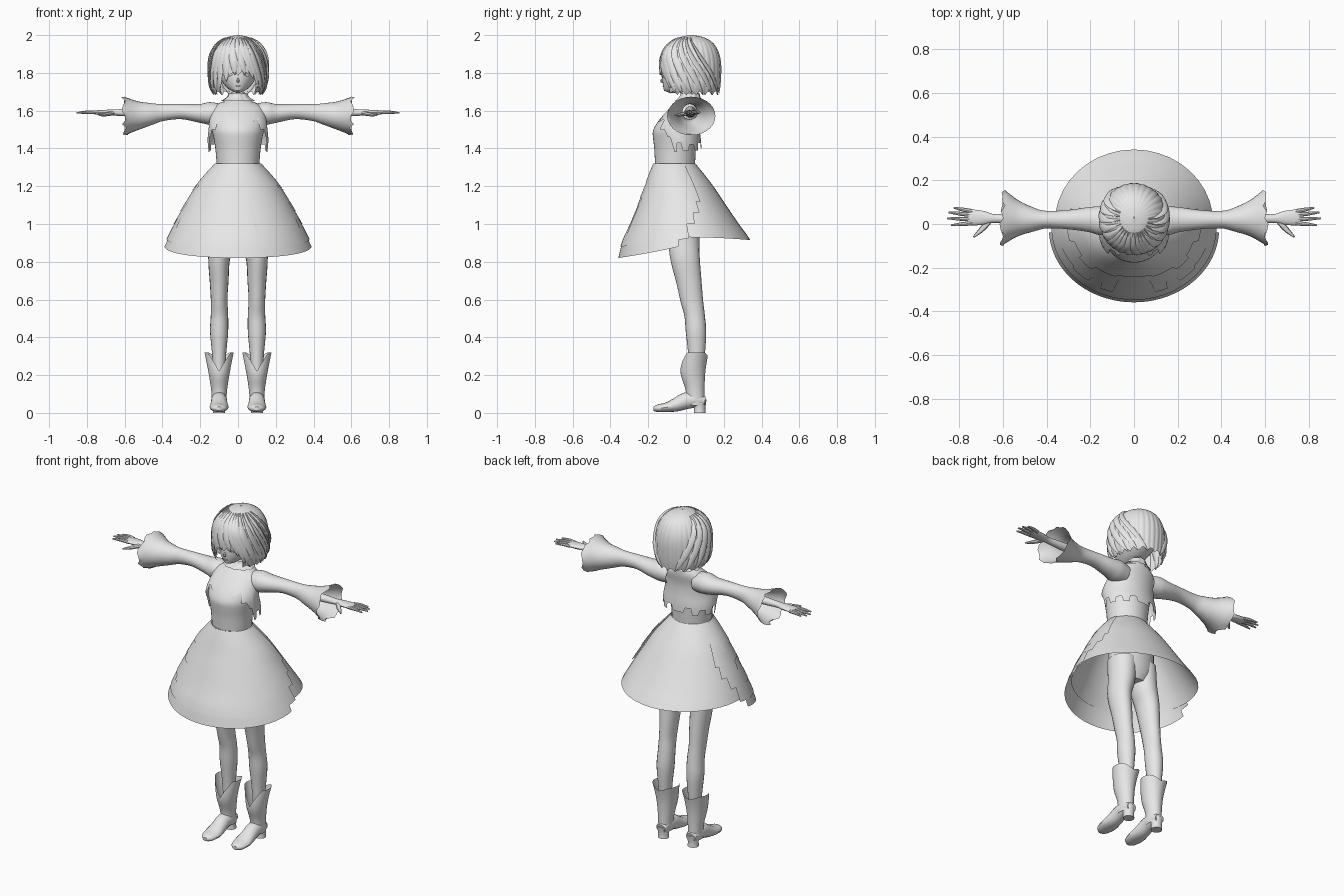
import bpy, bmesh, math, random
from mathutils import Vector

random.seed(4)
if "Cube" in bpy.data.objects:
    bpy.data.objects.remove(bpy.data.objects["Cube"], do_unlink=True)

grey = bpy.data.materials.new("plain grey")
grey.use_nodes = True
grey.diffuse_color = (0.8, 0.8, 0.8, 1)
grey.node_tree.nodes["Principled BSDF"].inputs["Base Color"].default_value = (0.8, 0.8, 0.8, 1)
parts = []


def refine(rows, k=4):
    """Smooth a list of tuples with a Catmull-Rom spline."""
    out = []
    for i in range(len(rows) - 1):
        p0, p1, p2, p3 = (rows[min(max(i + d, 0), len(rows) - 1)] for d in (-1, 0, 1, 2))
        for j in range(k):
            t = j / k
            out.append(tuple(b + t / 2 * (c - a + t * (2*a - 5*b + 4*c - d + t * (3*b - a - 3*c + d)))
                             for a, b, c, d in zip(p0, p1, p2, p3)))
    return out + [tuple(rows[-1])]


def build(name, rings, closed=True, caps=False, mirror=False):
    """Skin a list of point rings."""
    bm = bmesh.new()
    vs = [[bm.verts.new(p) for p in ring] for ring in rings]
    n = len(rings[0])
    for a, b in zip(vs, vs[1:]):
        for i in range(n if closed else n - 1):
            j = (i + 1) % n
            bm.faces.new((a[i], a[j], b[j], b[i]))
    if caps:
        bm.faces.new(vs[0])
        bm.faces.new(vs[-1])
    bmesh.ops.recalc_face_normals(bm, faces=bm.faces)
    me = bpy.data.meshes.new(name)
    bm.to_mesh(me)
    bm.free()
    me.materials.append(grey)
    ob = bpy.data.objects.new(name, me)
    bpy.context.collection.objects.link(ob)
    if mirror:
        mod = ob.modifiers.new("Mirror", "MIRROR")
        mod.use_mirror_merge = False
    parts.append(ob)
    return ob


def tube(name, rows, hint=(0, 0, 1), n=16, caps=True, mirror=False, ragged=0):
    """Rows are x, y, z, half width, half thickness along a path."""
    rows = refine(rows)
    pts = [Vector(r[:3]) for r in rows]
    rings = []
    for i, r in enumerate(rows):
        t = (pts[min(i + 1, len(pts) - 1)] - pts[max(i - 1, 0)]).normalized()
        u = Vector(hint).cross(t).normalized()
        v = t.cross(u)
        last = ragged if i == len(rows) - 1 else 0
        rings.append([pts[i] + u * r[3] * math.cos(a) + v * r[4] * math.sin(a)
                      + t * last * random.uniform(-1, 1)
                      for a in (2 * math.pi * k / n for k in range(n))])
    return build(name, rings, caps=caps, mirror=mirror)


def surface(rows, z, a, scale=1.0, cx=0.0):
    """Point on an elliptical profile; angle 0 is the front."""
    for p, q in zip(rows, rows[1:]):
        if min(p[0], q[0]) <= z <= max(p[0], q[0]):
            break
    t = min(max((z - p[0]) / (q[0] - p[0]), 0), 1)
    cy, rx, ry = (p[i] + t * (q[i] - p[i]) for i in (1, 2, 3))
    return Vector((cx + scale * rx * math.sin(a), cy - scale * ry * math.cos(a), z))


def shell(name, rows, hem, span=(-math.pi, math.pi), n=64, m=14, scale=1.0,
          cx=0.0, power=1.0, flute=None, mirror=False):
    """Open sheet hanging from the first row down to hem(angle)."""
    rows = refine(rows)
    top = rows[0][0]
    full = span[1] - span[0] > 6.2
    angles = [span[0] + (span[1] - span[0]) * i / (n if full else n - 1) for i in range(n)]
    rings = []
    for j in range(m + 1):
        t = (j / m) ** power
        rings.append([surface(rows, top + (hem(a) - top) * t, a,
                              scale * (flute(a) if flute else 1), cx) for a in angles])
    return build(name, rings, closed=full, mirror=mirror)


def steps(*table):
    """Stepped hem: pairs of angle limit and height."""
    return lambda a: next((z for lim, z in table if abs(a) < lim), table[-1][1])


# Torso, pelvis and collar
torso = [(1.7, .03, .035, .035), (1.665, .025, .043, .043), (1.645, .015, .085, .06),
         (1.62, 0, .125, .075), (1.56, -.035, .143, .1), (1.5, -.055, .138, .118),
         (1.46, -.06, .13, .115), (1.4, -.058, .12, .11), (1.32, -.058, .113, .106)]
shell("torso", torso, lambda a: 1.32, n=40, m=26)
tube("pelvis", [(0, -.058, 1.33, .108, .1), (0, -.03, 1.15, .14, .105),
                (0, -.015, 1.0, .13, .09), (0, -.01, .93, .07, .06)], hint=(0, 1, 0), n=24)
shell("collar", [(1.69, .022, .05, .05), (1.67, .02, .06, .055), (1.645, .01, .1, .075)],
      lambda a: 1.65, n=48, m=5, flute=lambda a: 1 + .04 * math.sin(10 * a))

# Short ragged jacket over the chest, hanging lower at the sides and back
jacket = torso[2:5] + [(1.5, -.055, .15, .122), (1.44, -.04, .155, .115), (1.37, -.03, .15, .108)]
shell("jacket", jacket,
      steps((.2, 1.6), (.45, 1.57), (.6, 1.54), (.85, 1.55), (1.1, 1.5), (1.3, 1.46), (1.45, 1.38),
            (1.7, 1.43), (2.0, 1.39), (2.3, 1.42), (2.6, 1.39), (2.9, 1.43), (3.2, 1.4)),
      n=110, m=12, scale=1.04)

# Skirt with stepped overlays on the front and sides
skirt = [(1.32, -.058, .115, .108), (1.27, -.047, .158, .138), (1.2, -.032, .212, .177),
         (1.1, -.018, .272, .23), (1.0, -.004, .328, .284), (.91, .008, .372, .336), (.82, .014, .41, .365)]
shell("underskirt", skirt, lambda a: .915 + .015 * math.sin(a) ** 2, n=40)
shell("skirt_front", skirt, lambda a: .82 + .06 * (a / 1.43) ** 2, (-1.43, 1.43), scale=1.02)
shell("skirt_band", skirt, lambda a: .88 + .045 * (a / 1.6) ** 2, (-1.6, 1.6), scale=1.03)
layers = [
    ("lower", 1.9, 1.04, ((.26, 1.1), (.45, .95), (.62, 1.02), (.9, .96), (1.2, .98),
                          (1.5, 1.03), (1.75, 1.0), (2, 1.06))),
    ("middle", 2.0, 1.055, ((.3, 1.14), (.7, 1.12), (1.0, 1.08), (1.3, 1.11), (1.6, 1.07), (2.1, 1.12))),
    ("upper", 1.9, 1.07, ((.4, 1.22), (.8, 1.23), (1.2, 1.19), (1.5, 1.21), (1.7, 1.18), (2, 1.22)))]
for label, reach, scale, table in layers:
    shell("skirt_layer_" + label, skirt, steps(*table), (-reach, reach), n=120, m=10, scale=scale)

# Legs
tube("legs", [(.07, -.02, 1.05, .075, .09), (.08, -.012, .92, .07, .083), (.1, -.005, .82, .058, .078),
              (.1, .015, .7, .05, .067), (.1, .03, .6, .044, .06), (.098, .045, .52, .046, .054),
              (.1, .053, .43, .048, .054), (.1, .056, .32, .038, .045), (.1, .055, .2, .03, .035)],
     hint=(0, 1, 0), n=20, mirror=True)

# Boots: shaft with a notched top, pointed foot and heel
shaft = [(.04, .05, .038, .048), (.12, .048, .042, .05), (.2, .037, .054, .064),
         (.26, .04, .065, .068), (.32, .05, .077, .07)]
shell("boot_shafts", shaft,
      lambda a: .32 - .1 * max(0, 1 - abs(a) / .9) - .03 * max(0, abs(a) - 2.3),
      n=40, cx=.1, mirror=True)
tube("boot_feet", [(.1, .1, .06, .03, .025), (.1, .05, .068, .041, .04), (.1, 0, .064, .042, .044),
                   (.1, -.05, .044, .046, .037), (.1, -.1, .03, .05, .026),
                   (.1, -.15, .024, .038, .02), (.1, -.172, .022, .014, .011)], mirror=True)
tube("boot_heels", [(.1, .073, .07, .036, .036), (.1, .073, .03, .031, .03), (.1, .073, 0, .032, .031)],
     hint=(0, 1, 0), mirror=True)

# Sleeves with flared ragged cuffs, and forearms
tube("sleeves", [(.09, .01, 1.58, .06, .055), (.15, .015, 1.585, .066, .06), (.2, .02, 1.586, .058, .05),
                 (.3, .02, 1.595, .044, .04), (.4, .02, 1.59, .04, .045), (.46, .02, 1.583, .055, .058),
                 (.53, .024, 1.575, .082, .076), (.6, .028, 1.572, .128, .102)],
     n=28, caps=False, mirror=True, ragged=.016)
tube("forearms_and_palms", [(.35, .022, 1.593, .03, .03), (.55, .024, 1.59, .024, .022),
                            (.64, .025, 1.59, .02, .017), (.69, .028, 1.59, .032, .015),
                            (.74, .03, 1.59, .036, .012), (.76, .031, 1.59, .033, .009)], mirror=True)

# Fingers
for label, y0, tip_x, tip_y in (("little", .058, .825, .074), ("ring", .041, .848, .053),
                                ("middle", .022, .855, .026), ("index", .004, .838, -.006)):
    tube(label + "_fingers", [(.74, y0, 1.59, .01, .01), ((.74 + tip_x) / 2, (y0 + tip_y) / 2, 1.592, .009, .009),
                              (tip_x, tip_y, 1.588, .004, .004)], n=8, mirror=True)
tube("thumbs", [(.665, .01, 1.587, .014, .012), (.7, -.028, 1.58, .012, .01), (.735, -.06, 1.575, .004, .004)],
     n=8, mirror=True)

# Head and face
head = [(1.97, .03, .02, .03), (1.92, .025, .09, .11), (1.84, .02, .107, .138), (1.77, .005, .093, .13),
        (1.725, -.025, .062, .095), (1.7, -.06, .026, .052), (1.693, -.07, .004, .01)]
shell("head", head, lambda a: 1.694, n=32, m=24)
tube("nose", [(0, -.118, 1.775, .004, .004), (0, -.13, 1.757, .007, .007), (0, -.12, 1.75, .003, .003)],
     hint=(1, 0, 0), n=8)
face = refine(head)


def face_line(name, z, a0, a1, bow, mirror=False):
    path = [(*surface(face, z + bow * (1 - (2 * t - 1) ** 2), a0 + (a1 - a0) * t, 1.005), .0025, .003)
            for t in (0, .25, .5, .75, 1)]
    tube(name, path, n=6, mirror=mirror)


face_line("mouth", 1.731, -.2, .2, -.004)
face_line("closed_eyelids", 1.79, .3, .72, -.008, mirror=True)

# Bobbed hair with fluted strands and a swept fringe
hair = [(2.0, .03, .003, .003), (1.99, .03, .055, .06), (1.96, .03, .103, .112), (1.91, .025, .137, .148),
        (1.85, .025, .151, .161), (1.78, .025, .153, .161), (1.72, .025, .146, .156), (1.67, .03, .118, .142)]


def hair_hem(a):
    jag = .02 * abs(math.sin(9 * a))
    return 1.785 + .025 * a + jag if abs(a) < .7 else 1.682 + jag


shell("hair", hair, hair_hem, n=180, m=22, power=1.7,
      flute=lambda a: .985 + .02 * abs(math.sin(15 * a)))
cap = refine(hair)
fringe = [(-1.2, 1.69), (-.95, 1.7), (-.7, 1.72), (-.42, 1.755), (-.1, 1.79),
          (.25, 1.79), (.55, 1.77), (.8, 1.72), (1.0, 1.695), (1.25, 1.69)]
fringe += [(s * a, 1.685) for a in (1.6, 2.0, 2.4, 2.8) for s in (-1, 1)]
for i, (end, low) in enumerate(fringe):
    path = []
    for t, wide in ((0, .004), (.1, .012), (.3, .022), (.6, .022), (.85, .014), (1, .002)):
        z = 1.985 + (low - 1.985) * t
        a = end * (.6 + .4 * t) - .2 * (1 - t)
        path.append((*surface(cap, z, a, 1.0), wide, .003 + wide * .2))
    tube("hair_lock_%d" % (i + 1), path, hint=(math.sin(end), -math.cos(end), .2), n=8)

# Smooth shading with crisp edges
bpy.ops.object.select_all(action="DESELECT")
for ob in parts:
    ob.select_set(True)
bpy.context.view_layer.objects.active = parts[0]
bpy.ops.object.shade_smooth_by_angle(angle=math.radians(40))
